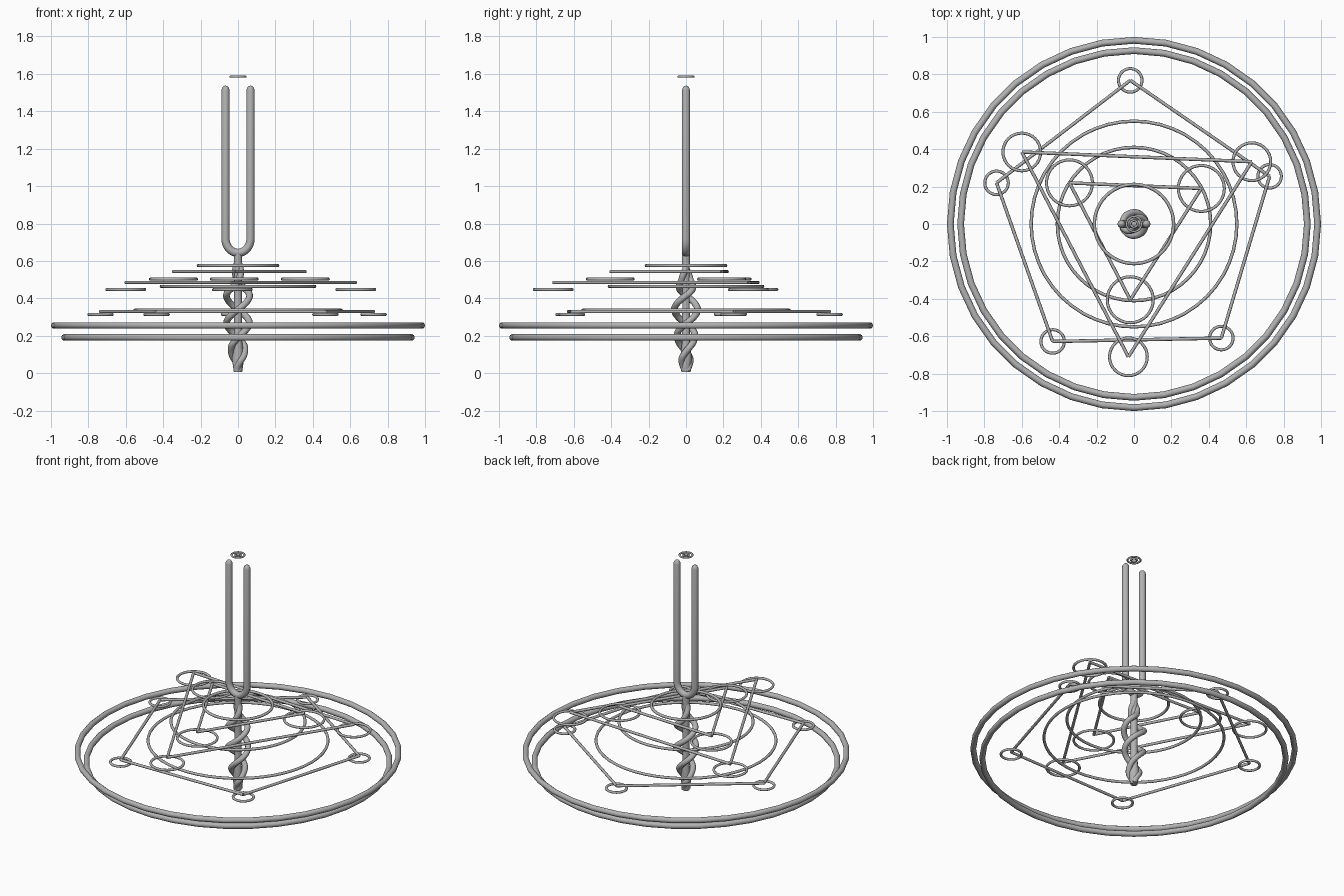
import bpy
from math import sin, cos, pi

cube = bpy.data.objects.get("Cube")
if cube:
    bpy.data.objects.remove(cube)

GREY = (0.45, 0.45, 0.45, 1)
metal = bpy.data.materials.new("plain grey metal")
metal.use_nodes = True
metal.diffuse_color = GREY
metal.node_tree.nodes["Principled BSDF"].inputs["Base Color"].default_value = GREY


def finish(name):
    obj = bpy.context.object
    obj.name = name
    obj.data.materials.clear()
    obj.data.materials.append(metal)
    bpy.ops.object.shade_smooth_by_angle(angle=pi / 4)
    return obj


def ring(name, centre, radius, thick, sides=48):
    bpy.ops.mesh.primitive_torus_add(location=centre, major_radius=radius, minor_radius=thick,
                                     major_segments=sides, minor_segments=10)
    return finish(name)


def tube(name, points, thick, radii=None):
    curve = bpy.data.curves.new(name, "CURVE")
    curve.dimensions = "3D"
    curve.bevel_depth = thick
    curve.bevel_resolution = 3
    curve.use_fill_caps = True
    spline = curve.splines.new("POLY")
    spline.points.add(len(points) - 1)
    for i, (slot, p) in enumerate(zip(spline.points, points)):
        slot.co = (*p, 1)
        slot.radius = radii[i] if radii else 1
    obj = bpy.data.objects.new(name, curve)
    bpy.context.collection.objects.link(obj)
    bpy.ops.object.select_all(action="DESELECT")
    obj.select_set(True)
    bpy.context.view_layer.objects.active = obj
    bpy.ops.object.convert(target="MESH")
    return finish(name)


def blend(z, table):
    for (z0, r0), (z1, r1) in zip(table, table[1:]):
        if z <= z1:
            t = (z - z0) / (z1 - z0)
            t = t * t * (3 - 2 * t)
            return r0 + (r1 - r0) * t
    return table[-1][1]


# Outer hoops
ring("upper_hoop", (0, 0, 0.255), 0.982, 0.018, 36)
ring("lower_hoop", (0, 0, 0.191), 0.927, 0.018, 36)

# Concentric rings around the stem
ring("wide_ring", (0, 0, 0.337), 0.55, 0.009)
ring("middle_ring", (0, 0, 0.464), 0.41, 0.009)
ring("narrow_ring", (0, 0, 0.575), 0.212, 0.009)

# Wire polygons, one straight rod per side, with a small ring under every corner
figures = [
    ("inner_triangle", 0.543, 0.503, 0.123, [(-0.345, 0.22), (0.36, 0.19), (-0.02, -0.405)]),
    ("outer_triangle", 0.485, 0.447, 0.101, [(-0.6, 0.385), (0.63, 0.333), (-0.03, -0.71)]),
    ("pentagon", 0.329, 0.314, 0.063,
     [(-0.02, 0.768), (0.725, 0.255), (0.467, -0.61), (-0.435, -0.628), (-0.735, 0.22)]),
]
for name, z, ring_z, radius, corners in figures:
    for i, (x, y) in enumerate(corners):
        tube(f"{name}_side_{i + 1}", [(*corners[i - 1], z), (x, y, z)], 0.009)
        ring(f"{name}_corner_ring_{i + 1}", (x, y, ring_z), radius, 0.008, 32)

# Fork: two straight prongs joined by a rounded yoke
arc = [(0.067 * cos(pi + pi * i / 16), 0, 0.72 + 0.077 * sin(pi + pi * i / 16)) for i in range(17)]
rounding = [(1.512, 1), (1.525, 0.85), (1.533, 0.55), (1.537, 0.15)]
left_top = [(-0.067, 0, z) for z, r in reversed(rounding)]
right_top = [(0.067, 0, z) for z, r in rounding]
caps = [r for z, r in rounding]
tube("fork", left_top + arc + right_top, 0.022, caps[::-1] + [1] * len(arc) + caps)

# Stem rising into the yoke
stem = [(0.005, 0.022), (0.08, 0.033), (0.17, 0.022), (0.55, 0.02), (0.6, 0.022), (0.645, 0.022)]
tube("stem", [(0, 0, z) for z, r in stem], 1, [r for z, r in stem])

# Two strands twisting around the stem
spread = [(0.01, 0.01), (0.1, 0.035), (0.17, 0.045), (0.27, 0.062),
          (0.42, 0.062), (0.51, 0.022), (0.59, 0.008)]
for side, phase in (("left", 0), ("right", pi)):
    path = []
    for i in range(81):
        z = 0.012 + 0.575 * i / 80
        a = pi * (z - 0.265) / 0.15 + phase
        r = blend(z, spread)
        path.append((r * cos(a), r * sin(a), z))
    tube(f"{side}_twisted_strand", path, 0.018)

# Two small flat rings floating above the prongs
ring("top_outer_ring", (0, 0, 1.586), 0.04, 0.006, 24)
ring("top_inner_ring", (0, 0, 1.586), 0.018, 0.006, 24)
